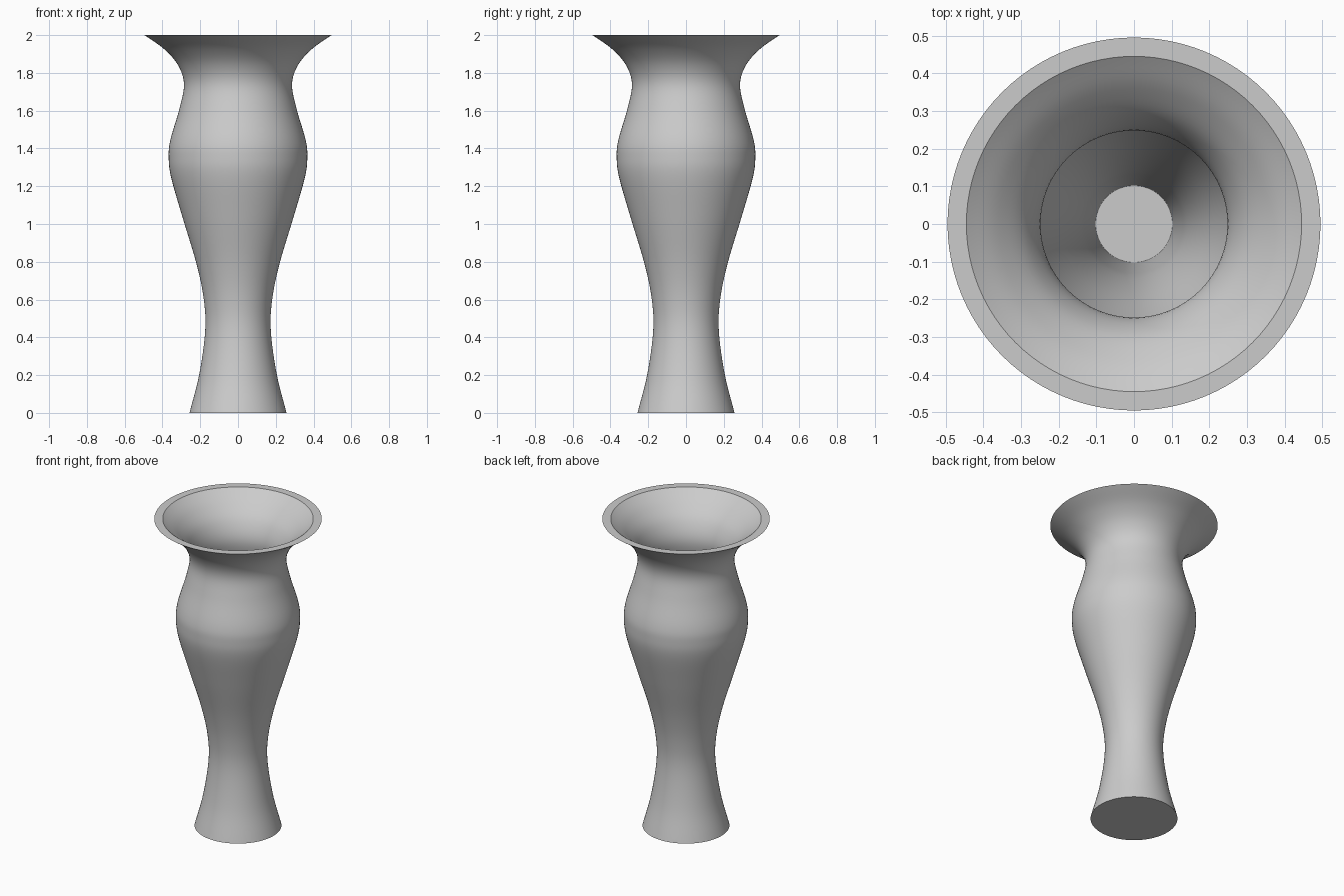
import bpy, bmesh, math
from mathutils import Vector

cube = bpy.data.objects.get("Cube")
if cube:
    bpy.data.objects.remove(cube, do_unlink=True)

grey = bpy.data.materials.new("plain_grey")
grey.use_nodes = True
colour = (0.6, 0.6, 0.6, 1)
grey.diffuse_color = colour
grey.node_tree.nodes["Principled BSDF"].inputs["Base Color"].default_value = colour


def smooth_profile(points, steps=6):
    """Catmull-Rom curve through (radius, height) points."""
    p = [Vector(q) for q in points]
    p = [2 * p[0] - p[1]] + p + [2 * p[-1] - p[-2]]
    out = []
    for a, b, c, d in zip(p, p[1:], p[2:], p[3:]):
        for i in range(steps):
            t = i / steps
            out.append(0.5 * (2 * b + (c - a) * t + (2 * a - 5 * b + 4 * c - d) * t ** 2
                              + (3 * b - a - 3 * c + d) * t ** 3))
    return out + [p[-2]]


def lathe(name, profile, sides=96):
    """Spin a profile that starts and ends on the axis."""
    bm = bmesh.new()
    verts = [bm.verts.new((r, 0, z)) for r, z in profile]
    edges = [bm.edges.new(pair) for pair in zip(verts, verts[1:])]
    bmesh.ops.spin(bm, geom=verts + edges, cent=(0, 0, 0), axis=(0, 0, 1),
                   angle=math.tau, steps=sides, use_merge=True)
    bmesh.ops.remove_doubles(bm, verts=bm.verts, dist=0.0001)
    bmesh.ops.recalc_face_normals(bm, faces=bm.faces)
    mesh = bpy.data.meshes.new(name)
    bm.to_mesh(mesh)
    bm.free()
    obj = bpy.data.objects.new(name, mesh)
    bpy.context.collection.objects.link(obj)
    obj.data.materials.append(grey)
    bpy.ops.object.select_all(action='DESELECT')
    obj.select_set(True)
    bpy.context.view_layer.objects.active = obj
    bpy.ops.object.shade_smooth_by_angle(angle=math.radians(35))
    return obj


# Outer wall, foot to rim
outer = smooth_profile([(0.257, 0), (0.206, 0.2), (0.174, 0.43), (0.181, 0.6), (0.22, 0.79),
                        (0.295, 1.04), (0.355, 1.25), (0.367, 1.36), (0.357, 1.45),
                        (0.31, 1.61), (0.286, 1.74), (0.317, 1.84), (0.39, 1.925), (0.495, 2)])

# Inner wall, rim down to the small floor
inner = smooth_profile([(0.445, 2), (0.36, 1.935), (0.285, 1.85), (0.248, 1.74), (0.27, 1.61),
                        (0.315, 1.45), (0.328, 1.36), (0.316, 1.25), (0.257, 1.04),
                        (0.183, 0.79), (0.143, 0.6), (0.125, 0.43), (0.11, 0.2), (0.102, 0.006)])

lathe("vase", [(0, 0)] + outer + inner + [(0, 0.006)])
